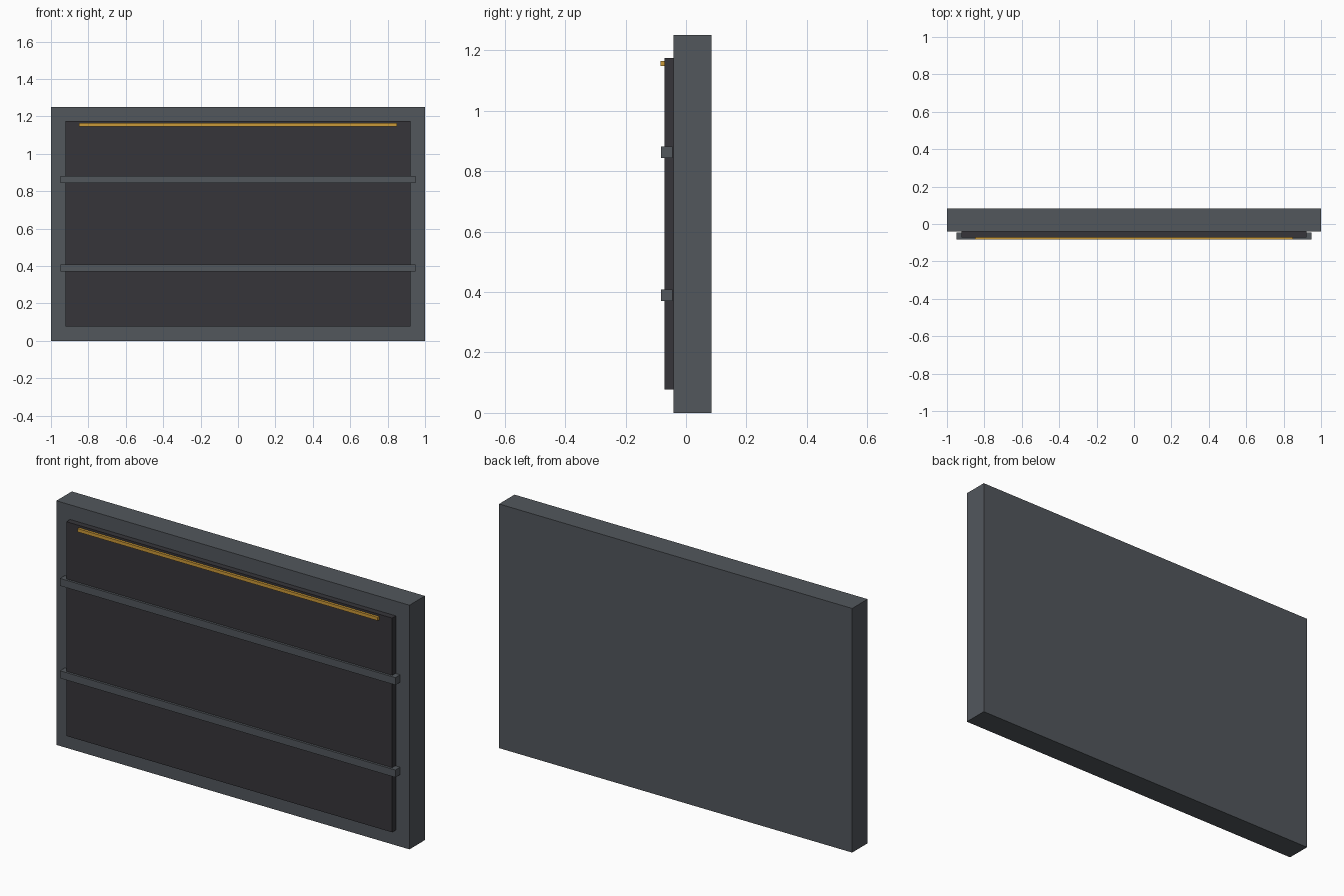
import bpy

cube = bpy.data.objects.get("Cube")
if cube:
    bpy.data.objects.remove(cube, do_unlink=True)


def make_material(name, rgb):
    mat = bpy.data.materials.new(name)
    mat.use_nodes = True
    colour = (*rgb, 1.0)
    mat.diffuse_color = colour
    mat.node_tree.nodes["Principled BSDF"].inputs["Base Color"].default_value = colour
    return mat


def add_box(name, half_width, y_range, z_range, mat):
    """Box centred on x = 0, given by its depth and height limits."""
    (y0, y1), (z0, z1) = y_range, z_range
    bpy.ops.mesh.primitive_cube_add(size=1, location=(0, (y0 + y1) / 2, (z0 + z1) / 2))
    obj = bpy.context.object
    obj.name = name
    obj.scale = (2 * half_width, y1 - y0, z1 - z0)
    bpy.ops.object.transform_apply(location=False, rotation=False, scale=True)
    obj.data.materials.append(mat)
    return obj


steel = make_material("slate grey", (0.085, 0.095, 0.108))
dark = make_material("charcoal", (0.037, 0.036, 0.042))
gold = make_material("amber", (0.60, 0.32, 0.04))

# Thick backing slab and the raised dark panel on its front
add_box("backing_slab", 1.0, (-0.041, 0.084), (0, 1.25), steel)
add_box("front_panel", 0.923, (-0.071, -0.041), (0.078, 1.175), dark)

# Two horizontal rails that overhang the panel sides
for name, z in (("lower_rail", 0.39), ("upper_rail", 0.863)):
    add_box(name, 0.95, (-0.083, -0.045), (z - 0.019, z + 0.019), steel)

# Thin trim strip near the top edge
add_box("trim_strip", 0.85, (-0.084, -0.069), (1.147, 1.164), gold)
